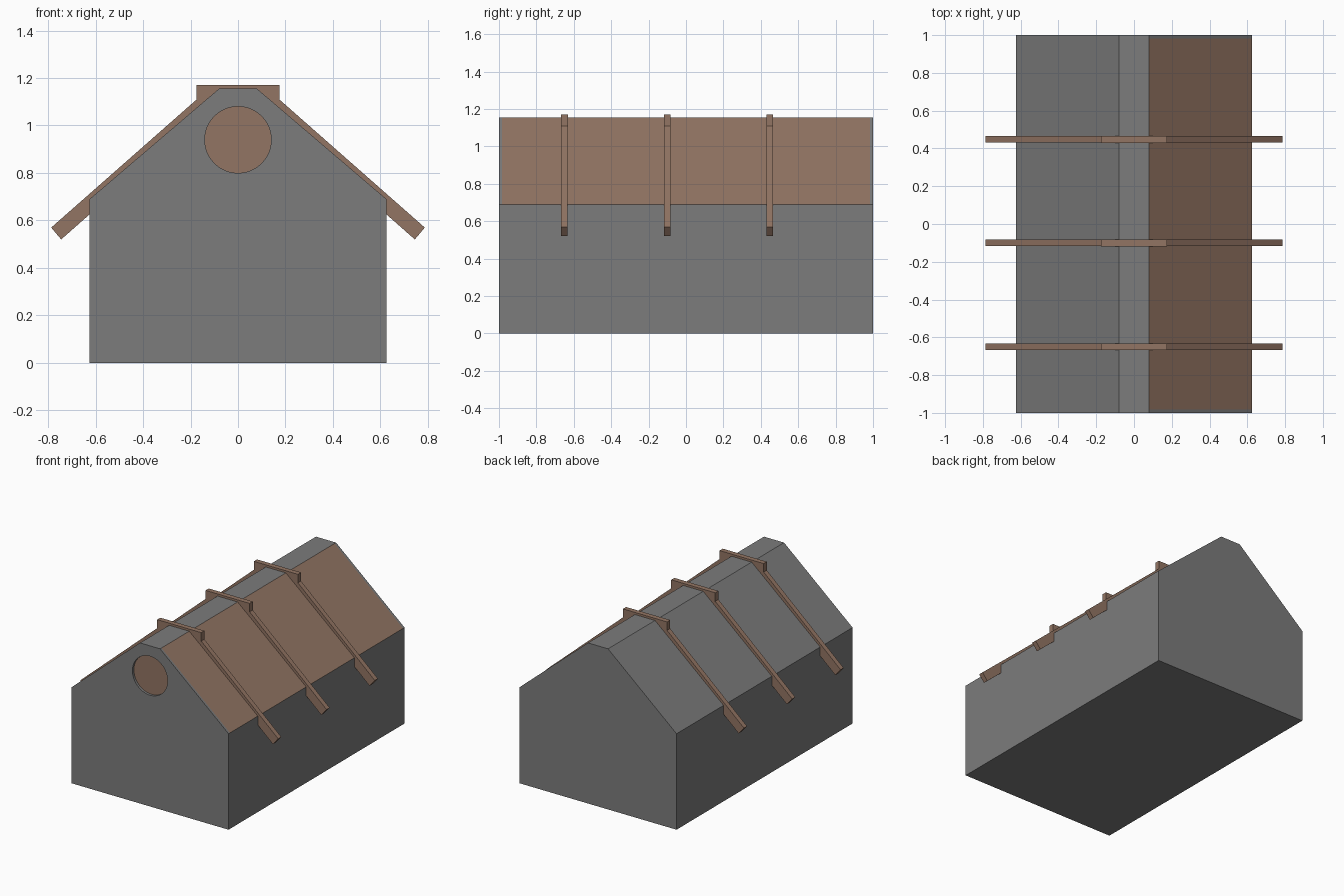
import bpy, bmesh, math

if "Cube" in bpy.data.objects:
    bpy.data.objects.remove(bpy.data.objects["Cube"])


def material(name, rgb):
    m = bpy.data.materials.new(name)
    m.diffuse_color = (*rgb, 1)
    m.use_nodes = True
    m.node_tree.nodes["Principled BSDF"].inputs["Base Color"].default_value = m.diffuse_color
    return m


GREY = material("stone grey", (0.2, 0.2, 0.2))
BROWN = material("wood brown", (0.29, 0.178, 0.126))


def extrude_profile(name, profile, ys, mats):
    """Closed xz profile swept through the given y stations."""
    bm = bmesh.new()
    rings = [[bm.verts.new((x, y, z)) for x, z in profile] for y in ys]
    n = len(profile)
    bm.faces.new(rings[0])
    bm.faces.new(rings[-1])
    for a, b in zip(rings, rings[1:]):
        for i in range(n):
            j = (i + 1) % n
            bm.faces.new((a[i], a[j], b[j], b[i]))
    bmesh.ops.recalc_face_normals(bm, faces=bm.faces[:])
    me = bpy.data.meshes.new(name)
    bm.to_mesh(me)
    bm.free()
    for m in mats:
        me.materials.append(m)
    ob = bpy.data.objects.new(name, me)
    bpy.context.collection.objects.link(ob)
    return ob


def circle(r, cz, n=48):
    return [(r * math.cos(2 * math.pi * i / n), cz + r * math.sin(2 * math.pi * i / n))
            for i in range(n)]


# House body with clipped gable
body_profile = [(-0.625, 0), (0.625, 0), (0.625, 0.69), (0.08, 1.155), (-0.08, 1.155), (-0.625, 0.69)]
body = extrude_profile("house_body", body_profile, (-1, -0.983, 0.983, 1), [GREY, BROWN])

# Wooden right roof slope, with grey margins at both gables
for p in body.data.polygons:
    if p.normal.x > 0.3 and p.normal.z > 0.3 and abs(p.center.y) < 0.9:
        p.material_index = 1

# Shallow round window recess in the front gable
cutter = extrude_profile("window_cutter", circle(0.14, 0.94), (-1.05, -0.978), [GREY])
cutter.hide_render = True
mod = body.modifiers.new("window", 'BOOLEAN')
mod.operation = 'DIFFERENCE'
mod.solver = 'EXACT'
mod.object = cutter
bpy.context.view_layer.objects.active = body
bpy.ops.object.modifier_apply(modifier=mod.name)
bpy.data.objects.remove(cutter)
extrude_profile("window_disc", circle(0.14, 0.94), (-0.983, -0.976), [BROWN])

# Three roof frames: two rafters and a ridge tie each
for k, y in enumerate((-0.65, -0.1, 0.448), 1):
    ys = (y - 0.0175, y + 0.0175)
    for side, s in (("left", -1), ("right", 1)):
        rafter = [(s * x, z) for x, z in
                  ((0.745, 0.52), (0.787, 0.57), (0.15, 1.131), (0.108, 1.081))]
        extrude_profile(f"{side}_rafter_{k}", rafter, ys, [BROWN])
    tie = [(-0.175, 1.105), (0.175, 1.105), (0.175, 1.17), (-0.175, 1.17)]
    extrude_profile(f"ridge_tie_{k}", tie, (ys[0] - 0.0005, ys[1] + 0.0005), [BROWN])
